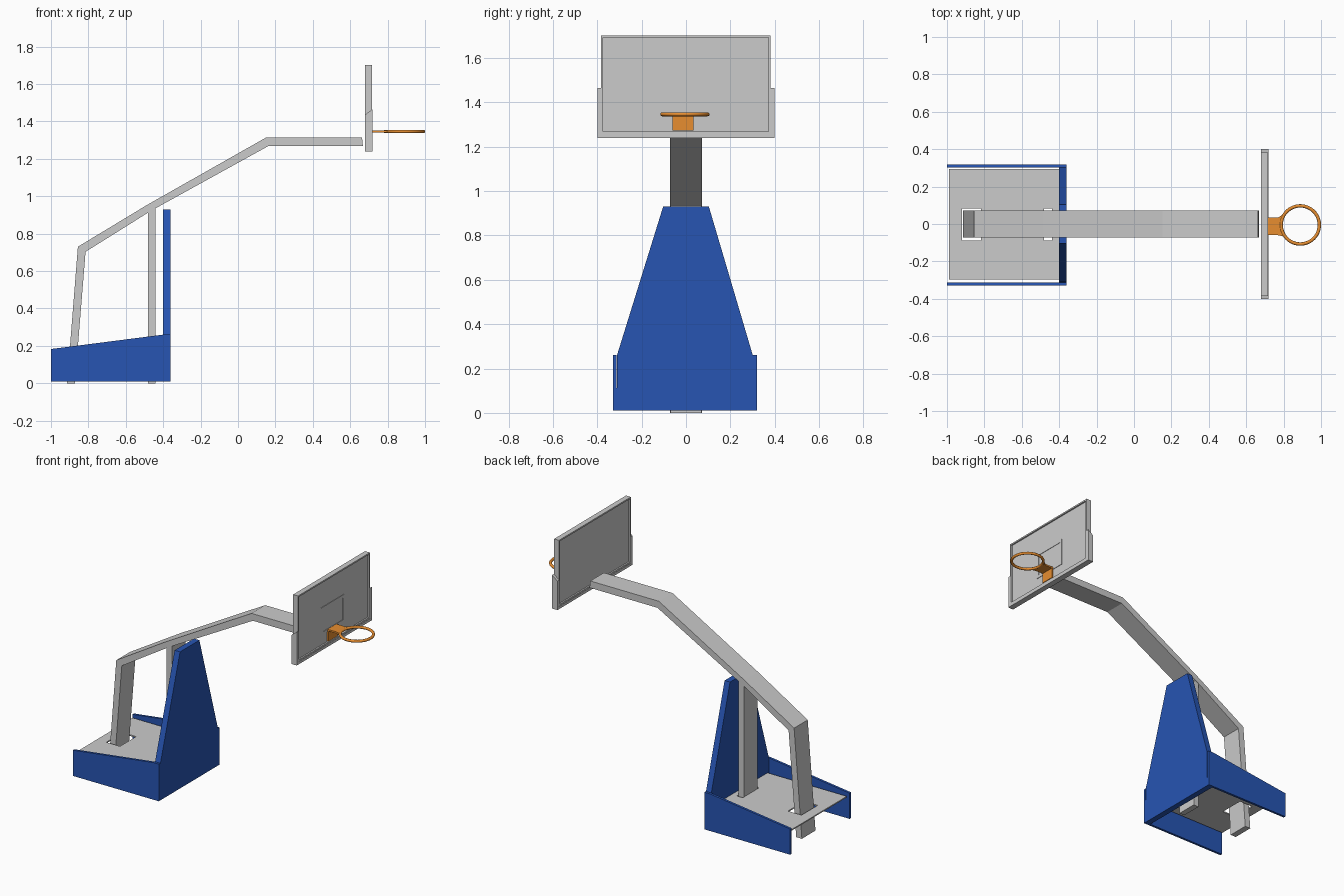
import bpy, bmesh, math
from mathutils import Vector

if "Cube" in bpy.data.objects:
    bpy.data.objects.remove(bpy.data.objects["Cube"])


def material(name, color):
    m = bpy.data.materials.new(name)
    m.diffuse_color = color
    m.use_nodes = True
    m.node_tree.nodes["Principled BSDF"].inputs["Base Color"].default_value = m.diffuse_color
    return m


BLUE = material("blue_padding", (0.02, 0.09, 0.45, 1))
ORANGE = material("orange_rim", (0.8, 0.27, 0.03, 1))


def finish(name, bm, mat=None):
    bmesh.ops.recalc_face_normals(bm, faces=bm.faces)
    me = bpy.data.meshes.new(name)
    bm.to_mesh(me)
    bm.free()
    ob = bpy.data.objects.new(name, me)
    bpy.context.collection.objects.link(ob)
    if mat:
        me.materials.append(mat)
    return ob


def place(axis, a, b, d):
    """Profile point (a, b) at depth d along the given axis."""
    return {"x": Vector((d, a, b)), "y": Vector((a, d, b)), "z": Vector((a, b, d))}[axis]


def extrude(name, axis, pts, d0, d1, mat=None):
    bm = bmesh.new()
    lo, hi = ([bm.verts.new(place(axis, a, b, d)) for a, b in pts] for d in (d0, d1))
    bm.faces.new(lo)
    bm.faces.new(hi)
    n = len(pts)
    for i in range(n):
        j = (i + 1) % n
        bm.faces.new((lo[i], lo[j], hi[j], hi[i]))
    return finish(name, bm, mat)


def rect(a0, a1, b0, b1):
    return [(a0, b0), (a1, b0), (a1, b1), (a0, b1)]


def frame(name, outer, inner, x0, x1):
    """Rectangular picture frame facing x."""
    bm = bmesh.new()
    loops = [[bm.verts.new((x, y, z)) for y, z in rect(*r)]
             for r, x in ((outer, x0), (outer, x1), (inner, x1), (inner, x0))]
    for k in range(4):
        p, q = loops[k], loops[(k + 1) % 4]
        for i in range(4):
            j = (i + 1) % 4
            bm.faces.new((p[i], p[j], q[j], q[i]))
    return finish(name, bm)


# Base: padded side panels and tapered front tower
CY = -0.005
side = [(-1, 0.01), (-0.36, 0.01), (-0.36, 0.26), (-0.40, 0.26), (-1, 0.183)]
for label, s in (("front", -1), ("back", 1)):
    extrude("base_panel_" + label, "y", side, CY + s * 0.308, CY + s * 0.324, BLUE)
tower = [(CY - 0.308, 0.01), (CY + 0.308, 0.01), (CY + 0.306, 0.26),
         (0.103, 0.93), (-0.103, 0.93), (CY - 0.306, 0.26)]
extrude("front_tower_pad", "x", tower, -0.40, -0.36, BLUE)

# Floor plate with slots for the two posts
plate = extrude("base_plate", "z", rect(-0.99, -0.395, -0.297, 0.293), 0.158, 0.166)
for i, (x0, x1) in enumerate(((-0.92, -0.818), (-0.482, -0.438))):
    cut = extrude(f"slot_cutter_{i}", "z", rect(x0, x1, -0.088, 0.084), 0.1, 0.22)
    cut.hide_render = True
    cut.hide_set(True)
    mod = plate.modifiers.new("slot", "BOOLEAN")
    mod.operation = "DIFFERENCE"
    mod.solver = "EXACT"
    mod.object = cut

# Bent arm with rear leg in one piece, plus the front post
arm = [(-0.914, 0), (-0.856, 0.73), (-0.487, 0.953), (0.152, 1.315), (0.663, 1.315),
       (0.668, 1.268), (0.162, 1.268), (-0.465, 0.922), (-0.815, 0.703), (-0.872, 0)]
extrude("support_arm", "y", arm, -0.073, 0.072)
post = [(-0.482, 0), (-0.442, 0), (-0.442, 0.945), (-0.482, 0.92)]
extrude("front_post", "y", post, -0.071, 0.07)

# Backboard: frame, recessed pane and target square
frame("board_frame", (-0.384, 0.381, 1.258, 1.702), (-0.374, 0.371, 1.268, 1.692), 0.68, 0.716)
extrude("board_pane", "x", rect(-0.376, 0.373, 1.266, 1.694), 0.69, 0.706)
frame("target_square", (-0.127, 0.122, 1.335, 1.52), (-0.109, 0.104, 1.353, 1.502), 0.703, 0.709)

# Padding around the lower edge, with sloped upper ends
pad_outline = [(-0.40, 1.465), (-0.40, 1.24), (0.40, 1.24), (0.40, 1.465),
               (0.381, 1.465), (0.381, 1.258), (-0.384, 1.258), (-0.384, 1.465)]
pad = extrude("board_edge_pad", "x", pad_outline, 0.678, 0.718)
for v in pad.data.vertices:
    if v.co.z > 1.4 and v.co.x < 0.7:
        v.co.z = 1.435

# Rim and its bracket
RY = -0.005
bpy.ops.mesh.primitive_torus_add(location=(0.889, RY, 1.346), major_radius=0.102,
                                 minor_radius=0.009, major_segments=48, minor_segments=12)
rim = bpy.context.object
rim.name = "rim"
rim.data.materials.append(ORANGE)
bpy.ops.object.shade_smooth_by_angle(angle=math.radians(40))
BY = -0.013
extrude("rim_bracket_back", "x", rect(BY - 0.047, BY + 0.047, 1.272, 1.35), 0.704, 0.716, ORANGE)
shelf = [(0.704, BY - 0.047), (0.77, BY - 0.047), (0.809, RY - 0.064), (0.79, RY - 0.03),
         (0.787, RY), (0.79, RY + 0.03), (0.809, RY + 0.064), (0.77, BY + 0.047), (0.704, BY + 0.047)]
extrude("rim_bracket_shelf", "z", shelf, 1.341, 1.352, ORANGE)
